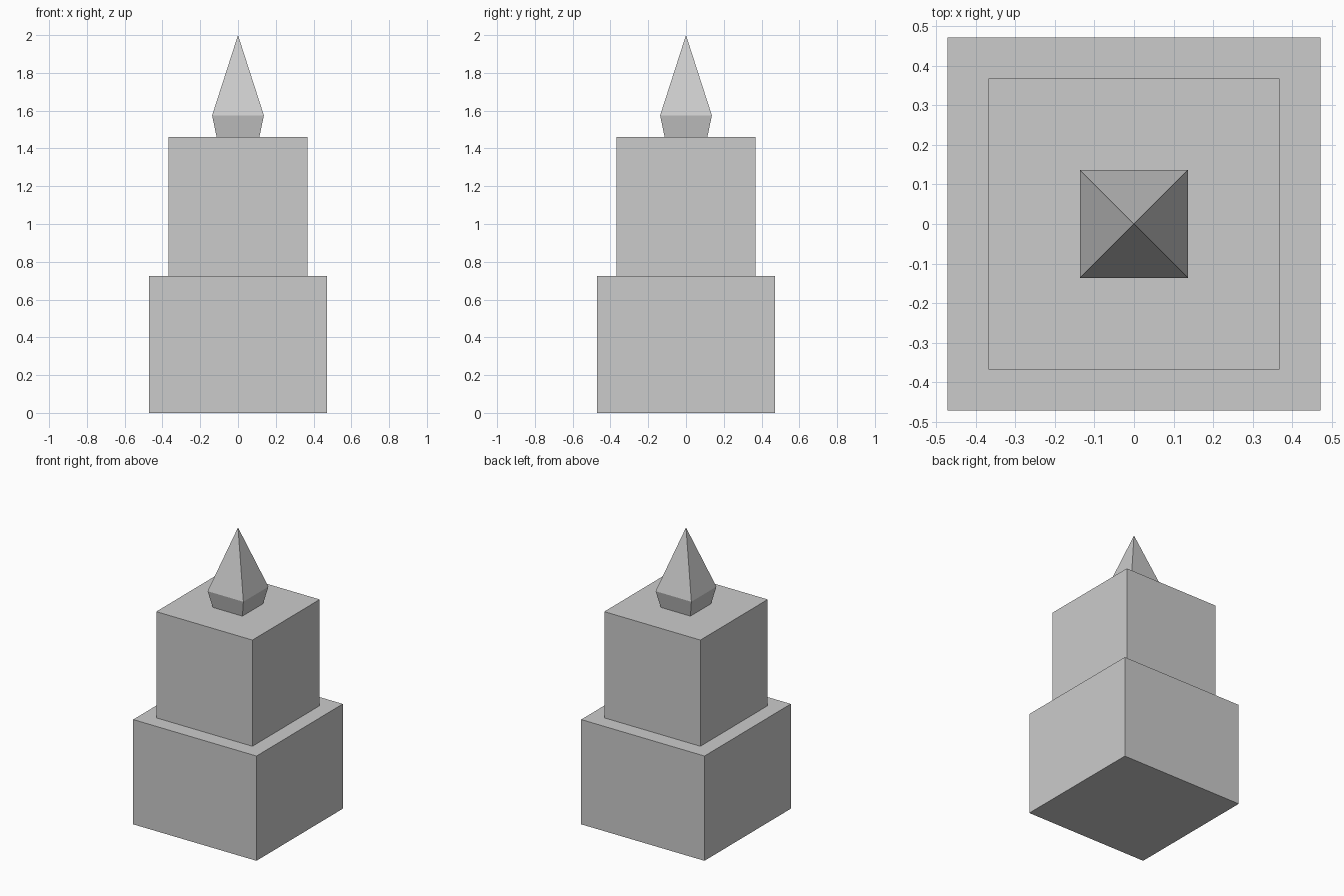
import bpy
import bmesh

if "Cube" in bpy.data.objects:
    bpy.data.objects.remove(bpy.data.objects["Cube"])


def square_stack(name, rings, apex=None):
    """Loft square rings given as (half width, z); close with an apex or a flat cap."""
    bm = bmesh.new()
    corners = ((-1, -1), (1, -1), (1, 1), (-1, 1))
    loops = [[bm.verts.new((x * h, y * h, z)) for x, y in corners] for h, z in rings]
    bm.faces.new(loops[0][::-1])
    for low, high in zip(loops, loops[1:]):
        for i in range(4):
            j = (i + 1) % 4
            bm.faces.new((low[i], low[j], high[j], high[i]))
    if apex is None:
        bm.faces.new(loops[-1])
    else:
        tip = bm.verts.new((0, 0, apex))
        for i in range(4):
            bm.faces.new((loops[-1][i], loops[-1][(i + 1) % 4], tip))
    bmesh.ops.recalc_face_normals(bm, faces=bm.faces)
    mesh = bpy.data.meshes.new(name)
    bm.to_mesh(mesh)
    bm.free()
    obj = bpy.data.objects.new(name, mesh)
    bpy.context.collection.objects.link(obj)
    return obj


# Two stacked blocks
square_stack("lower_block", [(0.472, 0.0), (0.472, 0.725)])
square_stack("upper_block", [(0.368, 0.725), (0.368, 1.46)])

# Flared foot and pointed tip
square_stack("pointed_finial", [(0.113, 1.46), (0.137, 1.575)], apex=2.0)
